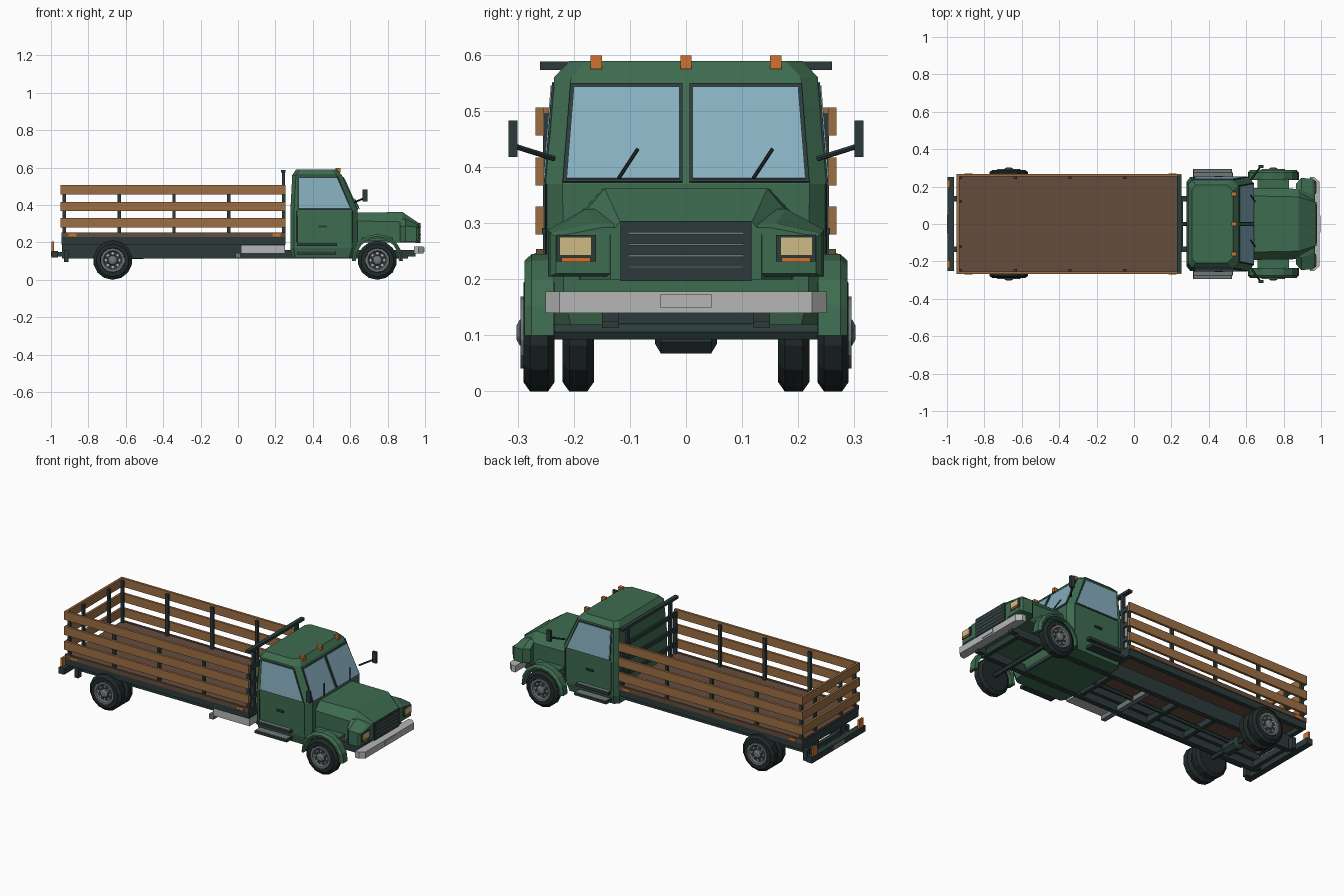
import bpy, math
from mathutils import Vector

if "Cube" in bpy.data.objects:
    bpy.data.objects.remove(bpy.data.objects["Cube"])


def material(name, rgb):
    col = [(c / 255 / 12.92 if c < 11 else ((c / 255 + 0.055) / 1.055) ** 2.4) for c in rgb] + [1]
    m = bpy.data.materials.new(name)
    m.use_nodes = True
    m.diffuse_color = col
    m.node_tree.nodes["Principled BSDF"].inputs["Base Color"].default_value = col
    return m


GREEN = material("green paint", (62, 108, 80))
GLASS = material("window glass", (135, 174, 190))
DARK = material("dark metal", (44, 59, 59))
TYRE = material("tyre rubber", (32, 41, 41))
WOOD = material("plank wood", (157, 111, 68))
DECK = material("deck wood", (101, 77, 61))
LIGHT = material("light metal", (182, 182, 182))
GREY = material("grey metal", (112, 120, 122))
ORANGE = material("orange lens", (208, 116, 48))
BEIGE = material("headlight lens", (208, 187, 132))


def mesh(name, verts, faces, mat):
    me = bpy.data.meshes.new(name)
    me.from_pydata(verts, [], faces)
    me.materials.append(mat)
    ob = bpy.data.objects.new(name, me)
    bpy.context.collection.objects.link(ob)
    return ob


def loft(name, rings, mat):
    """Skin closed rings of equal size and cap both ends."""
    n = len(rings[0])
    faces = [[r * n + i, r * n + (i + 1) % n, (r + 1) * n + (i + 1) % n, (r + 1) * n + i]
             for r in range(len(rings) - 1) for i in range(n)]
    faces += [list(range(n))[::-1], [(len(rings) - 1) * n + i for i in range(n)]]
    ob = mesh(name, [p for r in rings for p in r], faces, mat)
    import bmesh
    bm = bmesh.new()
    bm.from_mesh(ob.data)
    bmesh.ops.recalc_face_normals(bm, faces=bm.faces)
    bm.to_mesh(ob.data)
    bm.free()
    return ob


def box(name, x, y, z, mat):
    ring = lambda h: [(x[0], y[0], h), (x[1], y[0], h), (x[1], y[1], h), (x[0], y[1], h)]
    return loft(name, [ring(z[0]), ring(z[1])], mat)


def pair(name, x, y, z, mat):
    """The same box on both sides of the truck."""
    for side, s in (("left", 1), ("right", -1)):
        box(f"{name}_{side}", x, sorted((s * y[0], s * y[1])), z, mat)


def plate(name, pts, direction, mat, t=0.004):
    """Thin panel pushed out along a direction."""
    d = Vector(direction).normalized() * t
    return loft(name, [[Vector(p) - d for p in pts], [Vector(p) + d for p in pts]], mat)


def rod(name, a, b, r, mat, n=6):
    a, b = Vector(a), Vector(b)
    q = (b - a).to_track_quat("Z", "Y")
    ring = [q @ Vector((r * math.cos(i * math.tau / n), r * math.sin(i * math.tau / n), 0)) for i in range(n)]
    return loft(name, [[a + p for p in ring], [b + p for p in ring]], mat)


def lathe(name, cx, cz, profile, mat, n=14):
    """Revolve (radius, y) points about an axle."""
    return loft(name, [[(cx + r * math.cos((i + .5) * math.tau / n), y, cz + r * math.sin((i + .5) * math.tau / n))
                        for i in range(n)] for r, y in profile], mat)


# Wheels
def wheel(name, x, y0, s, outer=True):
    z = 0.105
    prof = [(.06, 0), (.088, 0), (.105, .012), (.105, .044), (.088, .056), (.066, .056), (.06, .046)]
    lathe(name + "_tyre", x, z, [(r, s * (y0 + w)) for r, w in prof], TYRE)
    if outer:
        at = lambda w: s * (y0 + w)
        lathe(name + "_rim", x, z, [(.064, at(.044)), (.064, at(.061)), (.052, at(.061)), (.044, at(.05))], GREY)
        lathe(name + "_disc", x, z, [(.046, at(.048)), (.046, at(.052))], DARK)
        lathe(name + "_hub", x, z, [(.027, at(.05)), (.025, at(.062)), (.014, at(.068))], GREY, 8)
        for i in range(8):
            a = i * math.tau / 8
            lathe(f"{name}_nut_{i}", x + .037 * math.cos(a), z + .037 * math.sin(a),
                  [(.007, at(.05)), (.007, at(.058))], LIGHT, 6)


FRONT, REAR = 0.745, -0.67
for side, s in (("left", 1), ("right", -1)):
    wheel("front_wheel_" + side, FRONT, .234, s)
    wheel("rear_outer_wheel_" + side, REAR, .234, s)
    wheel("rear_inner_wheel_" + side, REAR, .164, s, False)
for name, x in (("front_axle", FRONT), ("rear_axle", REAR)):
    rod(name, (x, -.25, .106), (x, .25, .106), .015, DARK)
lathe("differential", REAR, .103, [(.02, -.055), (.038, -.045), (.038, .045), (.02, .055)], DARK, 8)
rod("drive_shaft", (REAR, 0, .12), (.4, 0, .14), .012, DARK)

# Chassis
pair("frame_rail", (-.94, .91), (.12, .15), (.113, .16), DARK)
for i, x in enumerate((-.92, -.45, -.2, .25, .62, .89)):
    box(f"cross_member_{i}", (x - .012, x + .012), (-.13, .13), (.12, .155), DARK)
pair("deck_support", (-.94, .25), (.1, .15), (.155, .195), DARK)
box("cross_pipe", (-.014, .014), (-.25, .13), (.116, .144), GREY)
box("fuel_tank", (.015, .25), (-.25, -.14), (.14, .187), LIGHT)
pair("mud_flap", (-.93, -.905), (.17, .2), (.095, .16), DARK)
box("rear_bumper", (-.998, -.962), (-.25, .25), (.12, .155), DARK)
pair("bumper_arm", (-.97, -.93), (.12, .15), (.125, .15), DARK)
pair("tail_light", (-.996, -.984), (.195, .235), (.155, .205), ORANGE)
box("rear_plate", (-1, -.996), (-.05, .05), (.124, .152), GREY)

# Cargo bed
box("deck", (-.94, .25), (-.258, .258), (.215, .25), DECK)
pair("deck_side_rail", (-.945, .255), (.235, .262), (.19, .228), DARK)
pair("deck_edge", (-.945, .255), (.255, .267), (.228, .254), DECK)
for name, x in (("rear", -.945), ("front", .23)):
    box(f"deck_{name}_rail", (x, x + .025), (-.255, .255), (.19, .24), DARK)
for i, z in enumerate((.28, .367, .456)):
    pair(f"side_plank_{i}", (-.945, .255), (.254, .268), (z, z + .05), WOOD)
    box(f"rear_plank_{i}", (-.948, -.934), (-.268, .268), (z, z + .05), WOOD)
    box(f"headboard_bar_{i}", (.24, .252), (-.254, .254), (z + .01, z + .035), DARK)
for i in range(5):
    x = -.928 + i * .293
    pair(f"stake_{i}", (x - .009, x + .009), (.24, .255), (.22, .495), DARK)
for i, y in enumerate((-.12, .12)):
    box(f"rear_stake_{i}", (-.934, -.92), (y - .009, y + .009), (.22, .495), DARK)
pair("headboard_post", (.234, .252), (.19, .21), (.2, .575), DARK)
box("headboard_top_bar", (.23, .254), (-.26, .26), (.573, .588), DARK)
for i, x in enumerate((-.885, .205)):
    pair(f"side_marker_{i}", (x - .021, x + .021), (.262, .27), (.231, .247), ORANGE)


# Cab shell with chamfered corners
def cab_ring(z, x0, x1, w):
    half = [(x0, w - .025), (x0 + .02, w), (x1 - .03, w), (x1, w - .03)]
    return [(x, y, z) for x, y in half] + [(x, -y, z) for x, y in half[::-1]]


loft("cab", [cab_ring(*r) for r in ((.118, .285, .625, .235), (.17, .28, .64, .248), (.37, .28, .64, .25),
                                    (.56, .29, .555, .235), (.589, .31, .53, .208))], GREEN)
side_y = lambda z: .25 - .079 * (z - .37)
shield_x = lambda z: .64 - .447 * (z - .37)


def shield(name, y0, y1, y2, z0, z1, lift, mat):
    pts = [(shield_x(z) + lift, y, z) for y, z in ((y0, z0), (y1, z0), (y2, z1), (y0, z1))]
    plate(name, pts, (1, 0, .45), mat, .003)


for side, s in (("left", 1), ("right", -1)):
    # Glass with dark frames
    shield("windscreen_frame_" + side, s * .006, s * .22, s * .206, .373, .549, .001, DARK)
    shield("windscreen_" + side, s * .012, s * .213, s * .2, .379, .542, .004, GLASS)
    for name, g, lift, mat in (("side_window_frame_", .006, .001, DARK), ("side_window_", 0, .003, GLASS)):
        pts = [(x, s * (side_y(z) + lift), z) for x, z in
               ((.325 - g, .38 - g), (.6 + g, .38 - g), (.528 + g, .545 + g), (.325 - g, .545 + g))]
        plate(name + side, pts, (0, s, .08), mat, .002)
    # Mirror, wiper, steps
    rod("mirror_arm_" + side, (.625, s * .235, .415), (.675, s * .305, .437), .005, DARK)
    box("mirror_" + side, (.665, .692), sorted((s * .3, s * .316)), (.418, .483), DARK)
    rod("door_seam_front_" + side, (.612, s * .2495, .2), (.612, s * .2495, .37), .002, DARK, 4)
    rod("door_seam_rear_" + side, (.315, s * .2495, .2), (.315, s * .2495, .37), .002, DARK, 4)
for i, y in enumerate((-.12, .12)):
    rod(f"wiper_{i}", (shield_x(.38) + .012, y, .38), (shield_x(.432) + .012, y + .034, .432), .003, TYRE)
pair("door_handle", (.43, .475), (.248, .257), (.28, .291), DARK)
pair("upper_step", (.315, .53), (.24, .275), (.18, .195), DARK)
pair("lower_step", (.315, .525), (.24, .295), (.135, .15), DARK)
pair("upper_step_tread", (.32, .525), (.25, .272), (.195, .198), GREY)
pair("lower_step_tread", (.32, .52), (.25, .292), (.15, .153), GREY)
for i, y in enumerate((-.16, 0, .16)):
    box(f"roof_marker_{i}", (.522, .548), (y - .01, y + .01), (.575, .599), ORANGE)


# Hood and nose
def hood_ring(x, w, zb, zs, wt, zt):
    half = [(w, zb), (w, zs), (wt, zt)]
    return [(x, y, z) for y, z in half] + [(x, -y, z) for y, z in half[::-1]]


loft("hood", [hood_ring(*r) for r in ((.63, .192, .2, .315, .15, .36), (.88, .188, .2, .31, .145, .362),
                                      (.967, .135, .2, .28, .118, .303))], GREEN)
loft("nose", [hood_ring(*r) for r in ((.865, .215, .205, .285, .18, .32), (.895, .246, .205, .288, .18, .325),
                                      (.955, .242, .205, .282, .16, .3), (.967, .232, .21, .276, .15, .292))], GREEN)
box("grille", (.95, .975), (-.117, .117), (.197, .303), DARK)
for i in range(4):
    z = .22 + i * .02
    box(f"grille_slat_{i}", (.973, .978), (-.103, .103), (z, z + .004), GREY)
pair("headlight_frame", (.955, .972), (.16, .231), (.232, .279), DARK)
pair("headlight", (.97, .976), (.168, .225), (.242, .275), BEIGE)
pair("turn_signal", (.97, .976), (.17, .222), (.231, .239), ORANGE)
loft("front_bumper", [[(x, y, z) for x, y in ((.94, -.25), (.94, .25), (.965, .25), (.992, .225),
                                             (.992, -.225), (.965, -.25))] for z in (.14, .178)], LIGHT)
box("front_plate", (.99, .996), (-.045, .045), (.149, .174), LIGHT)
pair("front_bumper_arm", (.88, .95), (.12, .15), (.125, .16), DARK)

# Front wheel arches
for side, s in (("left", 1), ("right", -1)):
    rings = []
    for i in range(9):
        a = math.pi * (i / 8 * 1.04 - .02)
        rings.append([(FRONT + r * math.cos(a), s * y, .108 + r * math.sin(a))
                      for r, y in ((.116, .235), (.137, .235), (.137, .275), (.125, .288), (.116, .288))])
    loft("front_fender_" + side, rings, GREEN)
    box("fender_bracket_" + side, (.66, .83), sorted((s * .18, s * .24)), (.21, .225), GREEN)
